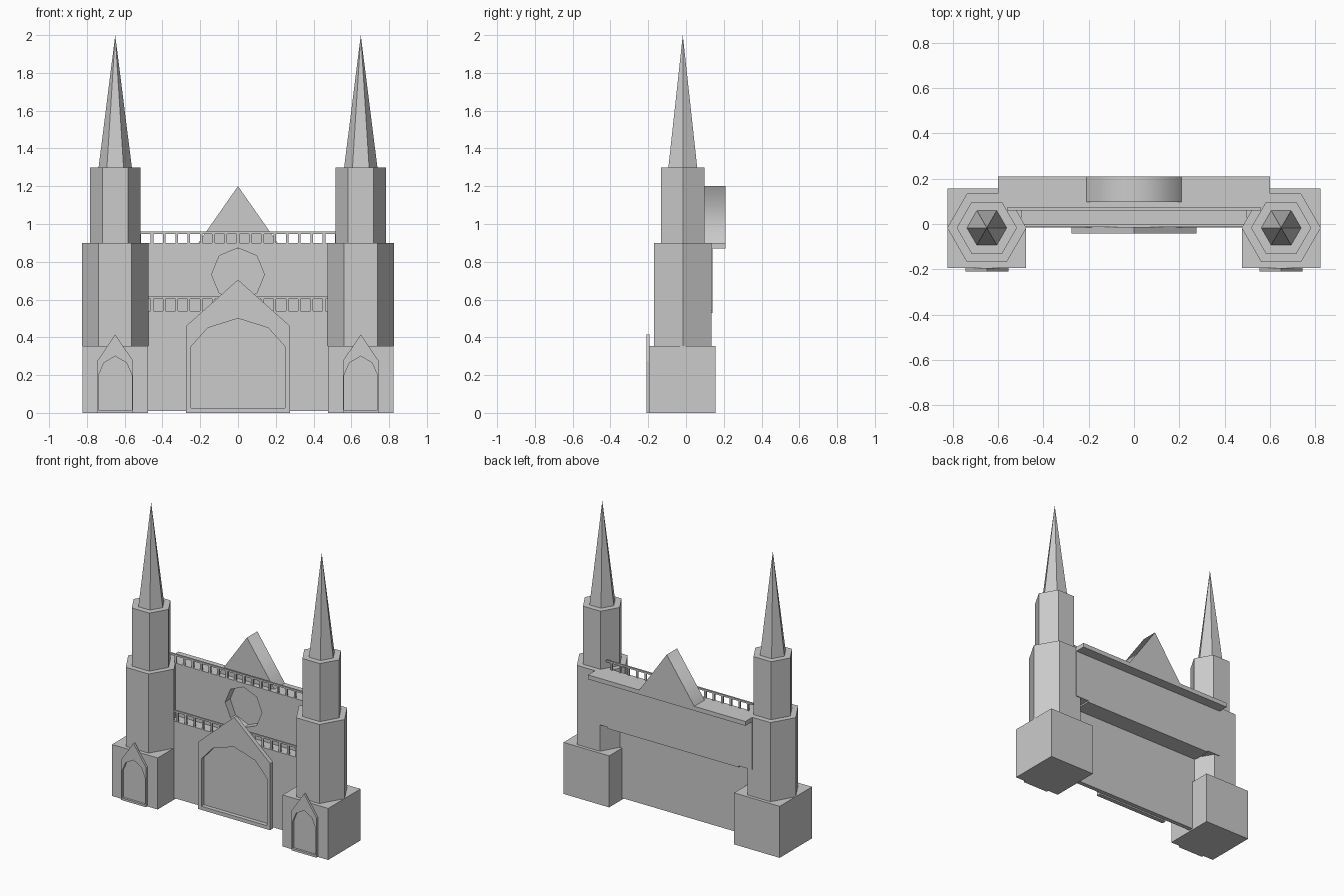
import bpy, bmesh
from math import pi, cos, sin

if "Cube" in bpy.data.objects:
    bpy.data.objects.remove(bpy.data.objects["Cube"])


def box(name, x0, x1, y0, y1, z0, z1):
    bpy.ops.mesh.primitive_cube_add(size=1, location=((x0 + x1) / 2, (y0 + y1) / 2, (z0 + z1) / 2))
    ob = bpy.context.object
    ob.name = name
    ob.scale = (x1 - x0, y1 - y0, z1 - z0)
    bpy.ops.object.transform_apply(location=False, rotation=False, scale=True)
    return ob


def hexagon(name, x, y, r1, r2, z0, z1):
    bpy.ops.mesh.primitive_cone_add(vertices=6, radius1=r1, radius2=r2, depth=z1 - z0,
                                    location=(x, y, (z0 + z1) / 2), rotation=(0, 0, pi / 6))
    bpy.context.object.name = name


def profile(name, loops, y0, y1, x=0):
    """Extrude x/z outlines along y; a second outline becomes a hole."""
    cu = bpy.data.curves.new(name, 'CURVE')
    cu.dimensions = '2D'
    cu.fill_mode = 'BOTH'
    cu.extrude = (y1 - y0) / 2
    for pts in loops:
        sp = cu.splines.new('POLY')
        sp.points.add(len(pts) - 1)
        for p, (px, pz) in zip(sp.points, pts):
            p.co = (px, pz, 0, 1)
        sp.use_cyclic_u = True
    ob = bpy.data.objects.new(name, cu)
    bpy.context.collection.objects.link(ob)
    ob.location = (x, (y0 + y1) / 2, 0)
    ob.rotation_euler = (pi / 2, 0, 0)
    bpy.ops.object.select_all(action='DESELECT')
    ob.select_set(True)
    bpy.context.view_layer.objects.active = ob
    bpy.ops.object.convert(target='MESH')
    ob = bpy.context.object
    bm = bmesh.new()
    bm.from_mesh(ob.data)
    bmesh.ops.remove_doubles(bm, verts=bm.verts, dist=1e-4)
    bmesh.ops.recalc_face_normals(bm, faces=bm.faces)
    for f in bm.faces:
        f.smooth = False
    bm.to_mesh(ob.data)
    bm.free()
    return ob


def arch(w, z0, z1, wm, zm, top):
    return [(-w, z0), (w, z0), (w, z1), (wm, zm), (0, top), (-wm, zm), (-w, z1)]


def gable(w, z1, top):
    return [(-w, 0), (w, 0), (w, z1), (0, top), (-w, z1)]


def railing(name, half, y, z0, z1, step=0.065):
    # Top rail with evenly spaced posts
    box(name + "_rail", -half, half, y - 0.006, y + 0.006, z1 - 0.012, z1)
    n = int(half / step)
    for i in range(-n, n + 1):
        box(name + "_post", i * step - 0.007, i * step + 0.007, y - 0.005, y + 0.005, z0, z1 - 0.012)


# Twin towers with square bases, hexagonal stages and spires
for s, side in ((-1, "left"), (1, "right")):
    x, y = 0.65 * s, -0.017
    box(side + "_tower_base", x - 0.174, x + 0.174, -0.195, 0.157, 0, 0.355)
    hexagon(side + "_tower_lower", x, y, 0.175, 0.175, 0.355, 0.9)
    hexagon(side + "_tower_upper", x, y, 0.133, 0.133, 0.9, 1.3)
    hexagon(side + "_spire", x, y, 0.088, 0, 1.3, 2.0)
    profile(side + "_portal_frame",
            [gable(0.095, 0.275, 0.415), arch(0.088, 0.015, 0.2, 0.06, 0.265, 0.3)],
            -0.21, -0.194, x)

# Lower wall, gallery floor and main portal
box("lower_wall", -0.5, 0.5, -0.015, 0.015, 0.01, 0.54)
box("gallery_floor", -0.5, 0.5, -0.015, 0.14, 0.53, 0.54)
profile("main_portal_frame",
        [gable(0.275, 0.46, 0.705), arch(0.25, 0.025, 0.35, 0.16, 0.45, 0.5)],
        -0.043, -0.014)

# Upper wall with octagonal window recess
octagon = [(0.14 * cos(i * pi / 4), 0.733 + 0.14 * sin(i * pi / 4)) for i in range(8)]
profile("upper_wall", [[(-0.6, 0.54), (0.6, 0.54), (0.6, 0.9), (-0.6, 0.9)], octagon], 0.06, 0.115)
box("upper_wall_backing", -0.6, 0.6, 0.115, 0.14, 0.54, 0.9)

# Railings
railing("gallery", 0.5, -0.008, 0.54, 0.615)
railing("parapet", 0.56, 0.066, 0.9, 0.96)

# Roof slab with gable, softened only at the ridge
roof = profile("roof_gable", [[(-0.6, 0.87), (0.6, 0.87), (0.6, 0.9), (0.21, 0.9),
                               (0, 1.2), (-0.21, 0.9), (-0.6, 0.9)]], 0.097, 0.21)
bm = bmesh.new()
bm.from_mesh(roof.data)
for f in bm.faces:
    f.smooth = True
for e in bm.edges:
    e.smooth = all(v.co.y > 1.19 for v in e.verts)
bm.to_mesh(roof.data)
bm.free()
